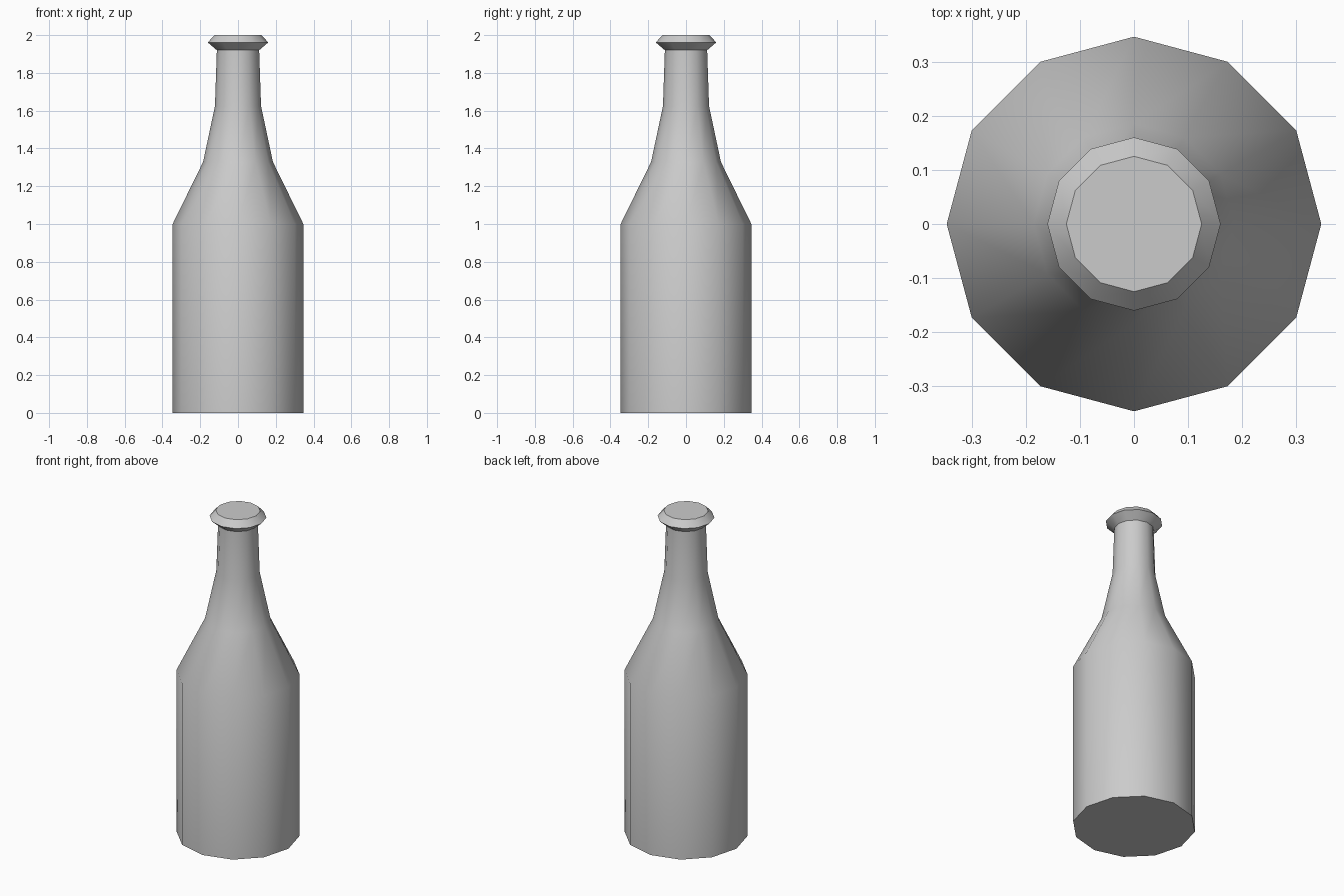
import bpy, bmesh, math

if "Cube" in bpy.data.objects:
    bpy.data.objects.remove(bpy.data.objects["Cube"])

SIDES = 12

# Bottle outline from base to lip: (radius, height)
PROFILE = [(0.346, 0.0), (0.346, 1.0), (0.185, 1.328), (0.122, 1.624),
           (0.112, 1.92), (0.16, 1.961), (0.125, 2.0)]


def ring(bm, radius, z):
    return [bm.verts.new((radius * math.cos(2 * math.pi * i / SIDES),
                          radius * math.sin(2 * math.pi * i / SIDES), z))
            for i in range(SIDES)]


# Bottle: revolved outline, closed at base and lip
bm = bmesh.new()
rings = [ring(bm, r, z) for r, z in PROFILE]
for low, high in zip(rings, rings[1:]):
    for i in range(SIDES):
        j = (i + 1) % SIDES
        bm.faces.new((low[i], low[j], high[j], high[i]))
bm.faces.new(rings[0][::-1])
bm.faces.new(rings[-1])

mesh = bpy.data.meshes.new("bottle")
bm.to_mesh(mesh)
bm.free()
bottle = bpy.data.objects.new("bottle", mesh)
bpy.context.collection.objects.link(bottle)

# Smooth walls, sharp lip and base edges
bpy.context.view_layer.objects.active = bottle
bottle.select_set(True)
bpy.ops.object.shade_smooth_by_angle(angle=math.radians(40))
